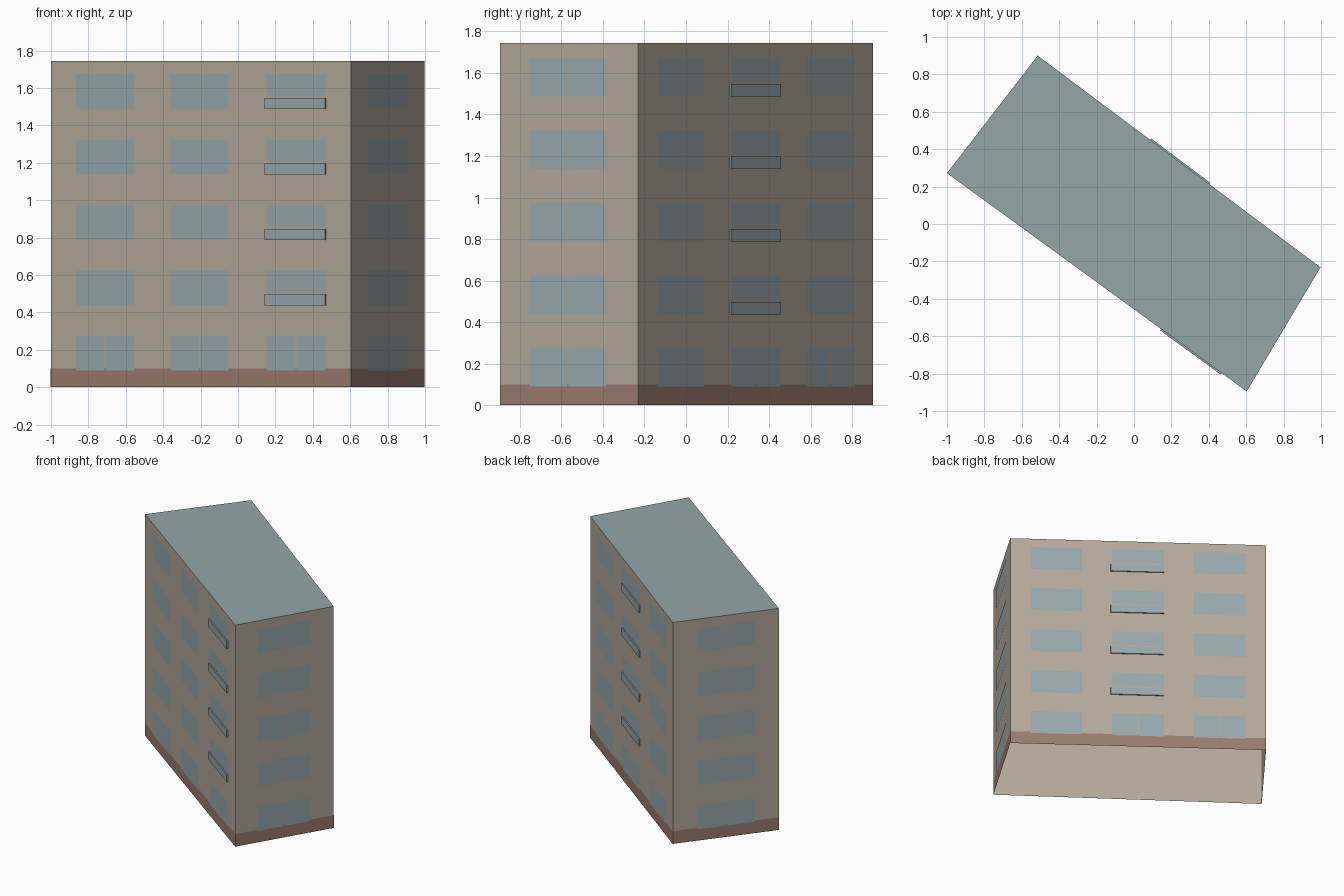
import bpy
import bmesh
from mathutils import Vector

cube = bpy.data.objects.get("Cube")
if cube:
    bpy.data.objects.remove(cube, do_unlink=True)


def material(name, rgb):
    # Colours are given as 0-255 display values and stored as linear
    linear = [(c / 255) ** 2.2 for c in rgb] + [1.0]
    mat = bpy.data.materials.new(name)
    mat.use_nodes = True
    mat.diffuse_color = linear
    mat.node_tree.nodes["Principled BSDF"].inputs["Base Color"].default_value = linear
    return mat


WALL = material("beige wall", (178, 167, 153))
GLASS = material("blue grey glass", (151, 167, 172))
PLINTH = material("brown plinth", (152, 122, 110))
ROOF = material("grey roof", (148, 165, 166))

HEIGHT = 1.745
FLOORS = [0.09, 0.437, 0.787, 1.137, 1.487]
WINDOW = 0.187
GAP = 0.008

# Building corners, counter-clockwise from the left
left, front, right, back = [Vector(p) for p in
                            ((-1, 0.272, 0), (0.603, -0.895, 0), (0.997, -0.232, 0), (-0.515, 0.9, 0))]
corners = [left, front, right, back]


def finish(name, bm, mat):
    mesh = bpy.data.meshes.new(name)
    bm.to_mesh(mesh)
    bm.free()
    mesh.materials.append(mat)
    obj = bpy.data.objects.new(name, mesh)
    bpy.context.collection.objects.link(obj)
    return obj


def panel(bm, start, end, t0, t1, z0, z1, out=0.0, depth=0.0):
    """Upright panel on the wall from start to end, optionally with side faces."""
    along = end - start
    normal = Vector((along.y, -along.x, 0)).normalized()
    ring = [(t0, z0), (t1, z0), (t1, z1), (t0, z1)]
    outer = [bm.verts.new(start + along * t + normal * out + Vector((0, 0, z))) for t, z in ring]
    bm.faces.new(outer)
    if depth:
        inner = [bm.verts.new(v.co - normal * depth) for v in outer]
        for i in range(4):
            j = (i + 1) % 4
            bm.faces.new((outer[j], outer[i], inner[i], inner[j]))


# Walls, open underneath, with a painted plinth band
walls, plinth = bmesh.new(), bmesh.new()
for i, start in enumerate(corners):
    end = corners[(i + 1) % 4]
    panel(walls, start, end, 0, 1, 0, HEIGHT)
    panel(plinth, start, end, 0, 1, 0, 0.1, out=0.0015)
finish("walls", walls, WALL)
finish("plinth", plinth, PLINTH)

# Flat roof
roof = bmesh.new()
roof.faces.new([roof.verts.new(c + Vector((0, 0, HEIGHT))) for c in corners])
finish("roof", roof, ROOF)


def window_column(name, start, end, t0, t1, split_floors=(), balconies=False):
    glass, fronts = bmesh.new(), bmesh.new()
    half = GAP / 2 / (end - start).length
    mid = (t0 + t1) / 2
    for floor, z in enumerate(FLOORS):
        top = z + WINDOW
        if floor in split_floors:
            panel(glass, start, end, t0, mid - half, z, top, out=0.003)
            panel(glass, start, end, mid + half, t1, z, top, out=0.003)
        elif balconies and floor > 0:
            # Glazing above, shallow balcony front below, wall strip between
            panel(glass, start, end, t0, t1, z + 0.07, top, out=0.003)
            panel(fronts, start, end, t0 - 0.005, t1, z, z + 0.06, out=0.009, depth=0.009)
        else:
            panel(glass, start, end, t0, t1, z, top, out=0.003)
    finish(name + "_windows", glass, GLASS)
    if balconies:
        finish(name + "_balcony_fronts", fronts, GLASS)
    else:
        fronts.free()


every_floor = range(len(FLOORS))

# Front long wall: balconies in the last column
window_column("front_first", left, front, 0.084, 0.28, [0])
window_column("front_second", left, front, 0.4, 0.594, [0])
window_column("front_third", left, front, 0.72, 0.917, [0], balconies=True)

# Rear long wall: balconies in the middle column
window_column("rear_first", right, back, 0.08, 0.28)
window_column("rear_second", right, back, 0.398, 0.602, [0], balconies=True)
window_column("rear_third", right, back, 0.717, 0.92, [0])

# Short end walls: paired panes on every floor
window_column("right_end", front, right, 0.218, 0.77, every_floor)
window_column("left_end", back, left, 0.23, 0.775, every_floor)
